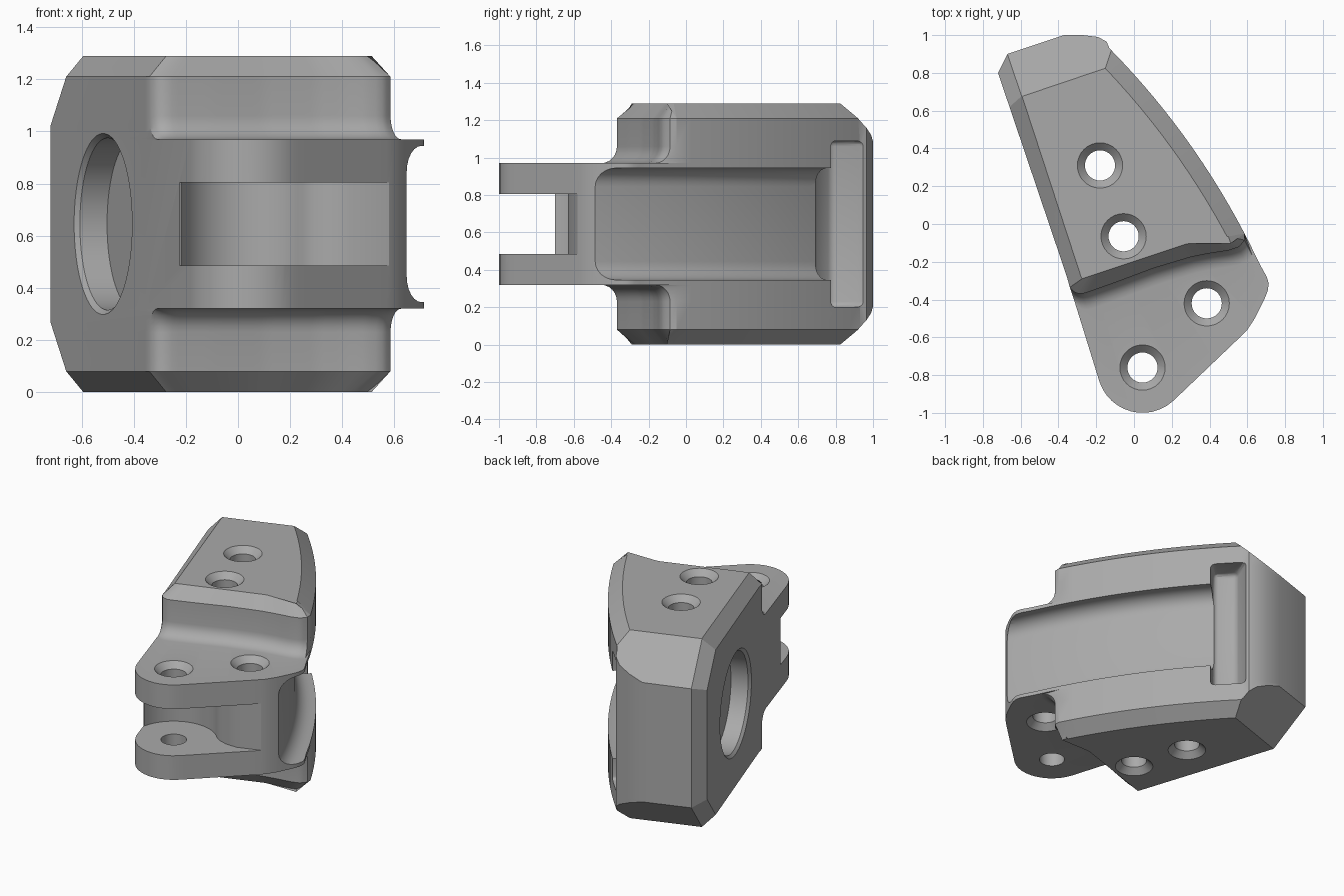
import bpy, bmesh, math
from mathutils import Vector

cube = bpy.data.objects.get("Cube")
if cube:
    bpy.data.objects.remove(cube, do_unlink=True)

H = 1.29                          # overall height
STEP = 0.97                       # top of the front flange
U = Vector((0.947, 0.32, 0))      # across the jaw
V = Vector((-0.32, 0.947, 0))     # along the jaw, towards the back
Z = Vector((0, 0, 1))
LUG = (0.045, -0.76)

grey = bpy.data.materials.new("matte grey")
grey.use_nodes = True
grey.diffuse_color = (0.4, 0.4, 0.4, 1)
grey.node_tree.nodes["Principled BSDF"].inputs["Base Color"].default_value = (0.4, 0.4, 0.4, 1)


def loft(name, rings, cuts=()):
    """Skin closed rings of equal length, cap the ends, trim with planes."""
    bm = bmesh.new()
    rows = [[bm.verts.new(p) for p in ring] for ring in rings]
    n = len(rows[0])
    for a, b in zip(rows, rows[1:]):
        for i in range(n):
            j = (i + 1) % n
            bm.faces.new((a[i], a[j], b[j], b[i]))
    bm.faces.new(rows[0][::-1])
    bm.faces.new(rows[-1])
    bmesh.ops.remove_doubles(bm, verts=bm.verts, dist=1e-5)
    for point, normal in cuts:
        geom = bm.verts[:] + bm.edges[:] + bm.faces[:]
        cut = bmesh.ops.bisect_plane(bm, geom=geom, plane_co=point, plane_no=normal, clear_outer=True)
        edges = [e for e in cut["geom_cut"] if isinstance(e, bmesh.types.BMEdge)]
        bmesh.ops.holes_fill(bm, edges=edges, sides=0)
    bmesh.ops.recalc_face_normals(bm, faces=bm.faces)
    mesh = bpy.data.meshes.new(name)
    bm.to_mesh(mesh)
    bm.free()
    mesh.materials.append(grey)
    obj = bpy.data.objects.new(name, mesh)
    bpy.context.collection.objects.link(obj)
    return obj


def level(points, z):
    return [(p[0], p[1], z) for p in points]


def resample(points, n):
    """Even spacing along an open polyline."""
    pts = [Vector(p) for p in points]
    lengths = [(b - a).length for a, b in zip(pts, pts[1:])]
    out = []
    for k in range(n):
        d, i = sum(lengths) * k / (n - 1), 0
        while i < len(lengths) - 1 and d > lengths[i]:
            d -= lengths[i]
            i += 1
        out.append(pts[i].lerp(pts[i + 1], min(d / lengths[i], 1)))
    return out


def arc(t, depth=0.0):
    """Bowed side of the jaw; runs past its ends for t outside 0..1."""
    bow = 0.18 * t * (1 - t) - depth
    return (0.585 - 0.715 * t + 0.81 * bow, -0.05 + 0.98 * t + 0.59 * bow)


def sweep(start, end, n, r):
    """Arc about the lug centre, angles in degrees."""
    angles = [math.radians(start + (end - start) * i / (n - 1)) for i in range(n)]
    return [(LUG[0] + r * math.cos(a), LUG[1] + r * math.sin(a)) for a in angles]


# Plan outlines: sides and back, then the front edge from left to right
N = 40
sides = [arc(i / 14) for i in range(15)] + [
    (-0.145, 0.965), (-0.19, 0.99), (-0.27, 1.0), (-0.37, 1.0),
    (-0.67, 0.9), (-0.72, 0.8), (-0.355, -0.28)]
sides_in = [arc(i / 14, 0.09) for i in range(15)] + [
    (-0.21, 0.9), (-0.25, 0.92), (-0.3, 0.93), (-0.37, 0.92),
    (-0.58, 0.85), (-0.62, 0.76), (-0.28, -0.28)]
front = resample([(-0.34, -0.335), (-0.315, -0.365), (-0.27, -0.37), (-0.1, -0.31),
                  (0.1, -0.235), (0.3, -0.175), (0.4, -0.155), (0.5, -0.14),
                  (0.56, -0.12), (0.585, -0.085)], N)
front_in = resample([(-0.275, -0.29), (0.1, -0.165), (0.28, -0.105),
                     (0.45, -0.08), (0.5, -0.066)], N)
flange = resample(sweep(199, 314, 20, 0.24) + [
    (0.55, -0.61), (0.6, -0.56), (0.64, -0.5), (0.69, -0.4), (0.713, -0.34),
    (0.714, -0.3), arc(-0.15), arc(-0.05)], N)


def filleted(d):
    """Front edge moved outward to form the fillet onto the flange."""
    return [p + d * Vector((0.32 + 0.13 * i / N, -0.947 + 0.06 * i / N)) for i, p in enumerate(front)]


# Upper half of the section stack, mirrored for the lower half
upper = [(sides + flange, STEP)]
R = 0.09
for k in range(7):
    a = math.radians(15 * k)
    upper.append((sides + filleted(R * (1 - math.sin(a))), STEP + R * (1 - math.cos(a))))
upper += [(sides + front, H - 0.08), (sides_in + front_in, H)]
rings = [level(p, H - z) for p, z in reversed(upper)] + [level(p, z) for p, z in upper]

# Sloped back edges and their corner chamfers, top and bottom
cuts = []
for s in (1, -1):
    z = Z * (H if s > 0 else 0)
    slope = (V + s * Z).normalized()
    cuts.append((V * 0.83 + z, slope))
    cuts.append((U * -0.427 + V * 0.717 + z, slope - U))
body = loft("jaw_body", rings, cuts)

cutters = []

# Countersunk through holes; the lug hole is plain underneath
for x, y in ((-0.18, 0.31), (-0.055, -0.065), (0.385, -0.42), LUG):
    top, low = (STEP, H - STEP) if y < -0.2 else (H, 0)
    sink = 0.08 if (x, y) == LUG else 0.16
    steps = [(low - 0.04, sink), (low + 0.04, 0.08), (top - 0.04, 0.08), (top + 0.04, 0.16)]
    cutters.append(loft("hole_cutter", [
        [(x + r * math.cos(i * math.tau / 32), y + r * math.sin(i * math.tau / 32), z) for i in range(32)]
        for z, r in steps]))

# Round recess in the flat side
centre = Vector((-0.52, 0.2, H / 2))
cutters.append(loft("recess_cutter", [
    [centre + U * d + r * (V * math.cos(i * math.tau / 64) + Z * math.sin(i * math.tau / 64)) for i in range(64)]
    for d, r in ((-0.02, 0.37), (0.02, 0.33), (0.13, 0.33))]))

# Slot between the two lugs
slot = [(-0.5, -0.7)] + sweep(167, 40, 20, 0.27) + [
    (0.29, -0.61), (0.35, -0.628), (0.43, -0.63), (0.58, -0.58),
    (0.9, -0.9), (0.3, -1.3), (-0.5, -1.3)]
cutters.append(loft("slot_cutter", [level(slot, 0.485), level(slot, 0.805)]))

# Long trough with rounded floor corners along the bowed side
half = [(-0.1, 0.3), (0.03, 0.3)]
half += [(0.03 + 0.1 * math.sin(a), 0.2 + 0.1 * math.cos(a)) for a in (math.radians(15 * k) for k in range(1, 7))]
profile = half + [(d, -h) for d, h in reversed(half)]
trough = []
for k in range(27):
    t = -0.6 + 1.5 * k / 26
    trough.append([(*arc(t, d), H / 2 + h) for d, h in profile])
cutters.append(loft("trough_cutter", trough))

# Taller cross pocket closing the back end of the trough
pocket = [(0.02, 0.78), (-0.09, 0.68), (-0.2, 0.78), (-0.14, 0.945), (-0.08, 1.06), (0.22, 0.95)]
cross = loft("cross_pocket_cutter", [level(pocket, 0.2), level(pocket, H - 0.2)])
cutters.append(cross)
bm = bmesh.new()
bm.from_mesh(cross.data)
bmesh.ops.bevel(bm, geom=bm.edges[:], offset=0.03, segments=3, profile=0.5, affect='EDGES')
bm.to_mesh(cross.data)
bm.free()

# Carve the body and tidy up
bpy.context.view_layer.objects.active = body
body.select_set(True)
for cutter in cutters:
    cutter.hide_render = True
    mod = body.modifiers.new("cut", 'BOOLEAN')
    mod.operation = 'DIFFERENCE'
    mod.solver = 'EXACT'
    mod.object = cutter
    bpy.ops.object.modifier_apply(modifier=mod.name)
    bpy.data.objects.remove(cutter, do_unlink=True)
bpy.ops.object.shade_smooth_by_angle(angle=math.radians(28))
